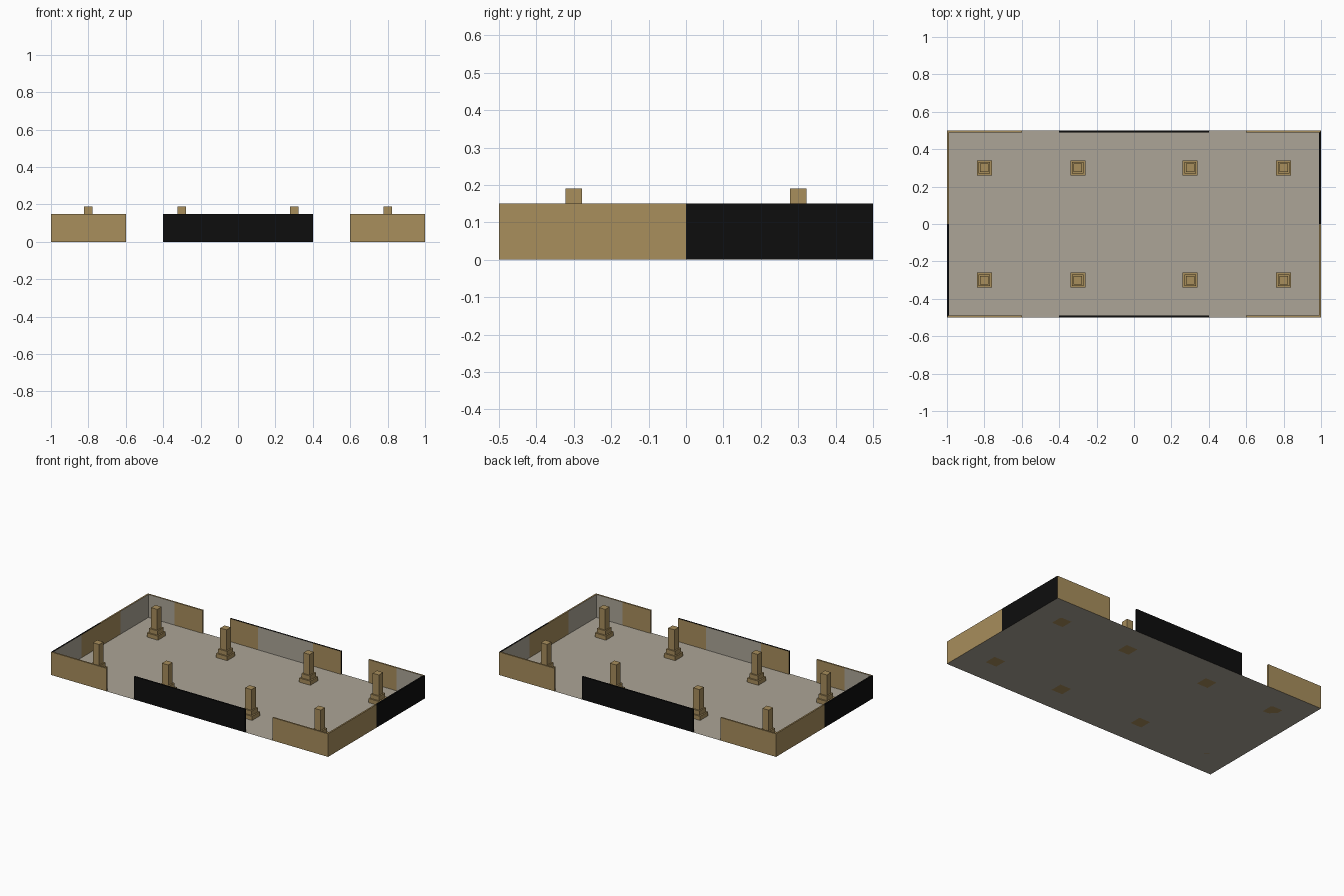
import bpy, bmesh, math
from mathutils import Matrix

if "Cube" in bpy.data.objects:
    bpy.data.objects.remove(bpy.data.objects["Cube"])


def material(name, rgb):
    m = bpy.data.materials.new(name)
    to_lin = lambda c: ((c / 255 + 0.055) / 1.055) ** 2.4
    m.diffuse_color = (*[to_lin(c) for c in rgb], 1)
    m.use_nodes = True
    m.node_tree.nodes["Principled BSDF"].inputs["Base Color"].default_value = m.diffuse_color
    return m


TAN, BLACK, GREY = 0, 1, 2
MATS = [material("tan", (168, 142, 92)), material("black", (13, 13, 13)),
        material("warm_grey", (172, 165, 151))]
T, H = 0.01, 0.15  # wall thickness and height


def finish(name, bm):
    bmesh.ops.remove_doubles(bm, verts=bm.verts, dist=1e-5)
    me = bpy.data.meshes.new(name)
    bm.to_mesh(me)
    bm.free()
    for m in MATS:
        me.materials.append(m)
    ob = bpy.data.objects.new(name, me)
    bpy.context.collection.objects.link(ob)
    return ob


def wall(name, cuts, half, dist, outer, inner, turn):
    """Wall run along local x at y = -dist, mitred at the corners, turned about z."""
    bm = bmesh.new()
    rot = Matrix.Rotation(turn, 4, 'Z')
    pull = lambda u: max(-half + T, min(half - T, u))

    def face(co, mat):
        f = bm.faces.new([bm.verts.new(c) for c in co])
        f.material_index = mat

    for i, (a, b) in enumerate(zip(cuts, cuts[1:])):
        mid = (a + b) / 2
        o, n = outer(mid), inner(mid)
        y0, y1, ia, ib = -dist, -dist + T, pull(a), pull(b)
        face([(a, y0, 0), (b, y0, 0), (b, y0, H), (a, y0, H)], o)
        face([(ib, y1, 0), (ia, y1, 0), (ia, y1, H), (ib, y1, H)], n)
        face([(a, y0, H), (b, y0, H), (ib, y1, H), (ia, y1, H)], o)
        if i == 0:
            face([(ia, y1, 0), (a, y0, 0), (a, y0, H), (ia, y1, H)], o)
        if i == len(cuts) - 2:
            face([(b, y0, 0), (ib, y1, 0), (ib, y1, H), (b, y0, H)], o)
    bm.transform(rot)
    finish(name, bm)


# Floor sheet
bm = bmesh.new()
f = bm.faces.new([bm.verts.new(c) for c in
                  [(-1, -.5, 0), (1, -.5, 0), (1, .5, 0), (-1, .5, 0)]])
f.material_index = GREY
finish("floor", bm)

# Perimeter walls: long sides with two doorways, short sides split in two colours
long_outer = lambda u: BLACK if abs(u) < 0.5 else TAN
long_inner = lambda u: GREY if abs(u) < 0.2 or abs(u) > 0.8 else TAN
short_outer = lambda u: BLACK if u > 0 else TAN
short_inner = lambda u: TAN if abs(u) < 0.2 else GREY
for k, (lo, sh) in enumerate([("front", "right"), ("back", "left")]):
    for part, cuts in [("a", [-1, -.8, -.6]), ("middle", [-.4, -.2, .2, .4]),
                       ("b", [.6, .8, 1])]:
        wall(f"{lo}_wall_{part}", cuts, 1, .5, long_outer, long_inner, k * math.pi)
    wall(f"{sh}_wall", [-.5, -.2, 0, .2, .5], .5, 1, short_outer, short_inner,
         math.pi / 2 + k * math.pi)

# Stepped pillars
for i, x in enumerate((-.8, -.3, .3, .8)):
    for j, y in enumerate((-.3, .3)):
        bm = bmesh.new()
        for w, z0, z1 in [(.08, 0, .027), (.062, .027, .055), (.045, .055, .19)]:
            bmesh.ops.create_cube(bm, size=1, matrix=Matrix.Translation(
                (x, y, (z0 + z1) / 2)) @ Matrix.Diagonal((w, w, z1 - z0, 1)))
        finish(f"pillar_{i}_{j}", bm)
